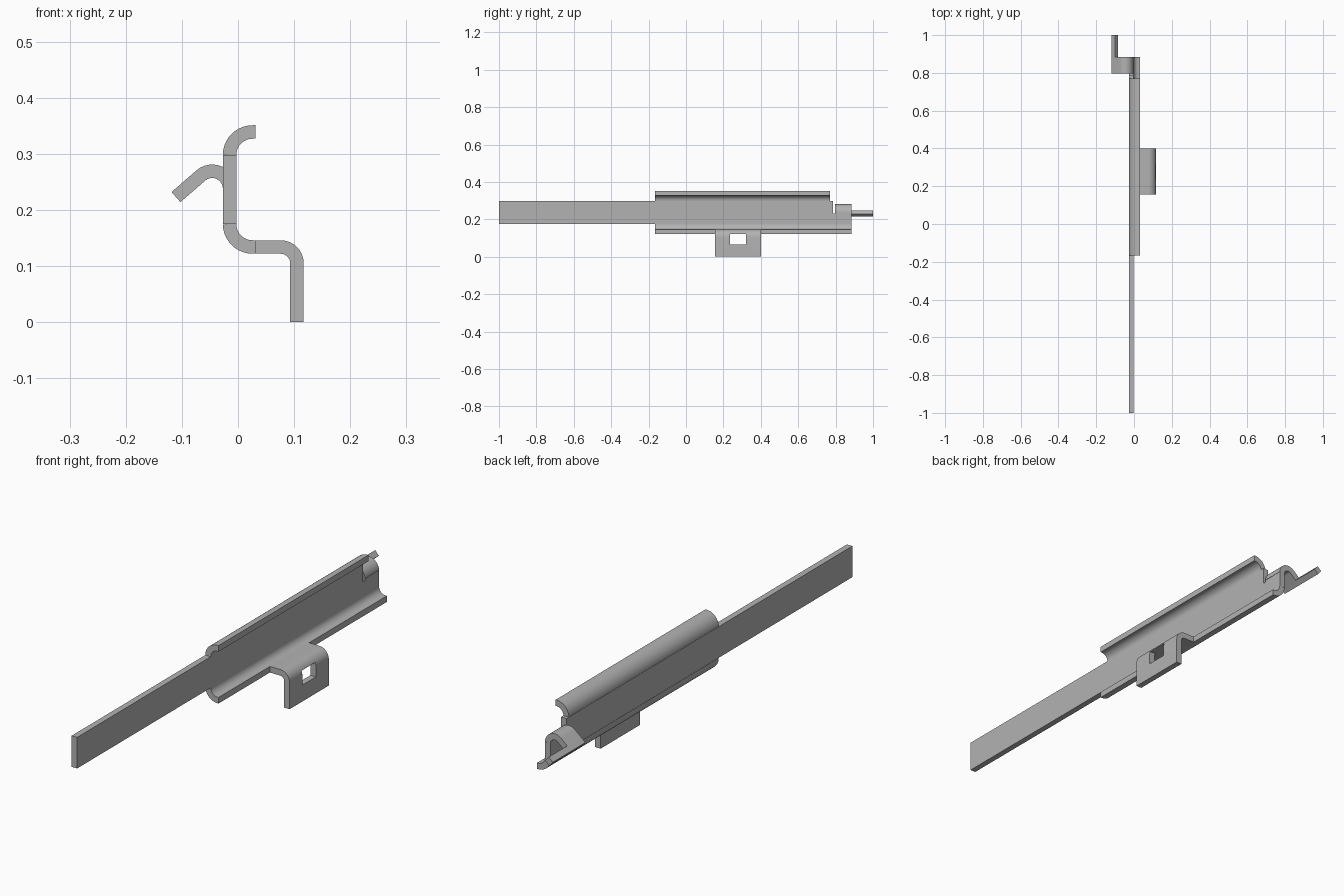
import bpy, bmesh, math
from mathutils import Vector

if "Cube" in bpy.data.objects:
    bpy.data.objects.remove(bpy.data.objects["Cube"])

T = 0.024            # sheet thickness
WALL_X = -0.015      # centre plane of the web
FRONT, BACK = -0.166, 0.885

metal = bpy.data.materials.new("plain grey metal")
metal.use_nodes = True
metal.diffuse_color = (0.45, 0.45, 0.45, 1)
metal.node_tree.nodes["Principled BSDF"].inputs["Base Color"].default_value = (0.45, 0.45, 0.45, 1)


def finish(name, bm):
    bmesh.ops.recalc_face_normals(bm, faces=bm.faces)
    mesh = bpy.data.meshes.new(name)
    bm.to_mesh(mesh)
    bm.free()
    mesh.materials.append(metal)
    obj = bpy.data.objects.new(name, mesh)
    bpy.context.collection.objects.link(obj)
    bpy.ops.object.select_all(action='DESELECT')
    obj.select_set(True)
    bpy.context.view_layer.objects.active = obj
    bpy.ops.object.shade_smooth_by_angle(angle=math.radians(30))
    return obj


def arc(cx, cz, r, a0, a1, steps=10):
    angles = [math.radians(a0 + (a1 - a0) * i / steps) for i in range(steps + 1)]
    return [(cx + r * math.cos(a), cz + r * math.sin(a)) for a in angles]


def bent_sheet(name, path, y0, y1):
    """Thicken an x-z centreline and extrude it along y."""
    pts = [Vector(p) for p in path]
    bm = bmesh.new()
    rings = []
    for i, p in enumerate(pts):
        d = (pts[min(i + 1, len(pts) - 1)] - pts[max(i - 1, 0)]).normalized()
        # keep bend ends square to their straight neighbours
        n = Vector((-d.y, d.x)) * T / 2
        rings.append([bm.verts.new((q.x, y, q.y))
                      for q, y in ((p - n, y0), (p + n, y0), (p + n, y1), (p - n, y1))])
    for a, b in zip(rings, rings[1:]):
        for k in range(4):
            bm.faces.new((a[k], a[(k + 1) % 4], b[(k + 1) % 4], b[k]))
    bm.faces.new(rings[0])
    bm.faces.new(rings[-1])
    return finish(name, bm)


def flat_plate(name, outline):
    """Flat y-z outline, thickened about the web plane."""
    bm = bmesh.new()
    face = bm.faces.new([bm.verts.new((WALL_X - T / 2, y, z)) for y, z in outline])
    geom = bmesh.ops.extrude_face_region(bm, geom=[face])["geom"]
    bmesh.ops.translate(bm, vec=(T, 0, 0), verts=[v for v in geom if isinstance(v, bmesh.types.BMVert)])
    return finish(name, bm)


# Long strip and web, with the relief notch beside the rear hook
flat_plate("web_and_strip", [
    (-1, 0.175), (BACK, 0.175), (BACK, 0.238), (0.797, 0.238), (0.797, 0.23),
    (0.785, 0.23), (0.785, 0.298), (-1, 0.298)])

# Curled lips along the top and bottom of the web
R = 0.041
bent_sheet("top_lip", arc(WALL_X + R, 0.298, R, 180, 90) + [(0.031, 0.298 + R)], FRONT, 0.77)
bent_sheet("bottom_lip", arc(WALL_X + R, 0.175, R, 180, 270) + [(0.031, 0.175 - R)], FRONT, BACK)

# Side bracket: shelf, bend and hanging leg
bracket = bent_sheet("side_bracket",
                     [(0.031, 0.134)] + arc(0.076, 0.105, 0.029, 90, 0) + [(0.105, 0)],
                     0.155, 0.4)

# Rectangular window through the leg
bpy.ops.mesh.primitive_cube_add(size=1, location=(0.105, 0.277, 0.093))
cutter = bpy.context.object
cutter.name = "window_cutter"
cutter.scale = (0.06, 0.085, 0.056)
cutter.hide_render = True
cut = bracket.modifiers.new("window", 'BOOLEAN')
cut.operation = 'DIFFERENCE'
cut.solver = 'EXACT'
cut.object = cutter
bpy.context.view_layer.objects.active = bracket
bpy.ops.object.modifier_apply(modifier=cut.name)
bpy.data.objects.remove(cutter)

# Rear hook rolled over to the right, with a narrow pin at its tip
tip = Vector((-0.1105, 0.223))
hook = arc(-0.046, 0.238, 0.031, 0, 130, 12)
bent_sheet("rear_hook", hook + [tip], 0.797, BACK)
slope = (Vector(hook[-1]) - tip).normalized()
bent_sheet("rear_pin", [tip + slope * 0.024, tip], BACK, 1)
